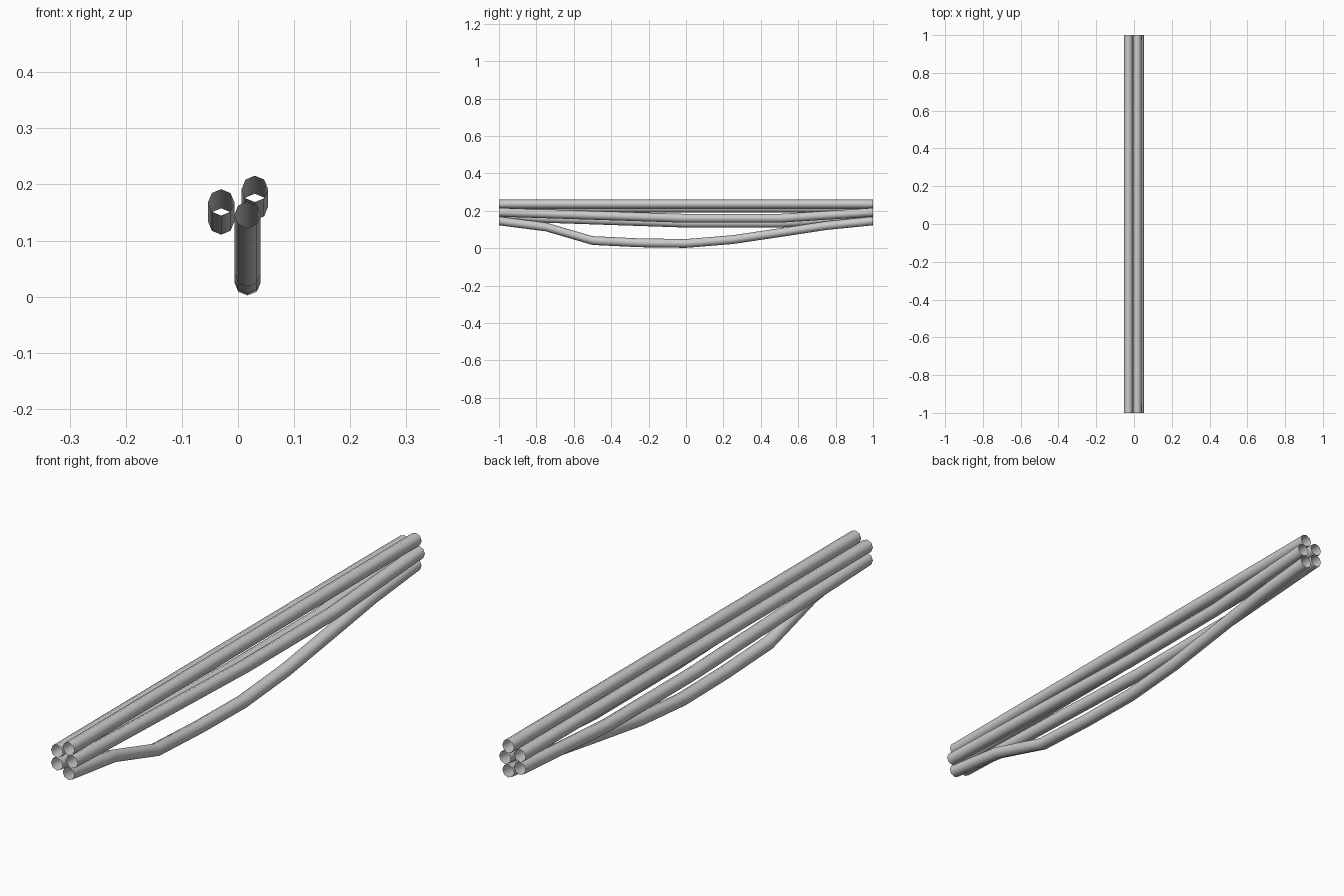
import bpy, bmesh, math

if "Cube" in bpy.data.objects:
    bpy.data.objects.remove(bpy.data.objects["Cube"])

SIDES = 8
R = 0.0235


def tube(name, x, path):
    """Open-ended tube along y; path is a list of (y, z) centres."""
    bm = bmesh.new()
    rings = []
    for y, z in path:
        ring = []
        for i in range(SIDES):
            a = 2 * math.pi * i / SIDES
            ring.append(bm.verts.new((x + R * math.sin(a), y, z + R * math.cos(a))))
        rings.append(ring)
    for a, b in zip(rings, rings[1:]):
        for i in range(SIDES):
            j = (i + 1) % SIDES
            bm.faces.new((a[i], b[i], b[j], a[j]))
    bmesh.ops.recalc_face_normals(bm, faces=bm.faces)
    # make sure the walls face outwards
    bm.faces.ensure_lookup_table()
    f = bm.faces[0]
    c = f.calc_center_median()
    mid_z = (path[0][1] + path[1][1]) / 2
    if f.normal.x * (c.x - x) + f.normal.z * (c.z - mid_z) < 0:
        bmesh.ops.reverse_faces(bm, faces=bm.faces)
    for f in bm.faces:
        f.smooth = True
    mesh = bpy.data.meshes.new(name)
    bm.to_mesh(mesh)
    bm.free()
    obj = bpy.data.objects.new(name, mesh)
    bpy.context.collection.objects.link(obj)
    return obj


def sag(z, drop):
    return [(-1, z), (0, z - drop), (0.5, z - drop), (1, z)]


# taut cables at the top of the bundle
tube("straight_cable_right", 0.017, [(-1, 0.236), (1, 0.236)])
tube("straight_cable_left", -0.03, [(-1, 0.215), (1, 0.215)])

# slightly sagging cables
tube("sagging_cable_right", 0.03, sag(0.192, 0.032))
tube("sagging_cable_left", -0.03, sag(0.168, 0.034))

# loose hanging cable
tube("hanging_cable", 0.017, [
    (-1, 0.146), (-0.75, 0.114), (-0.5, 0.041), (-0.25, 0.029), (0, 0.0255),
    (0.25, 0.046), (0.5, 0.083), (0.75, 0.121), (1, 0.146)])
